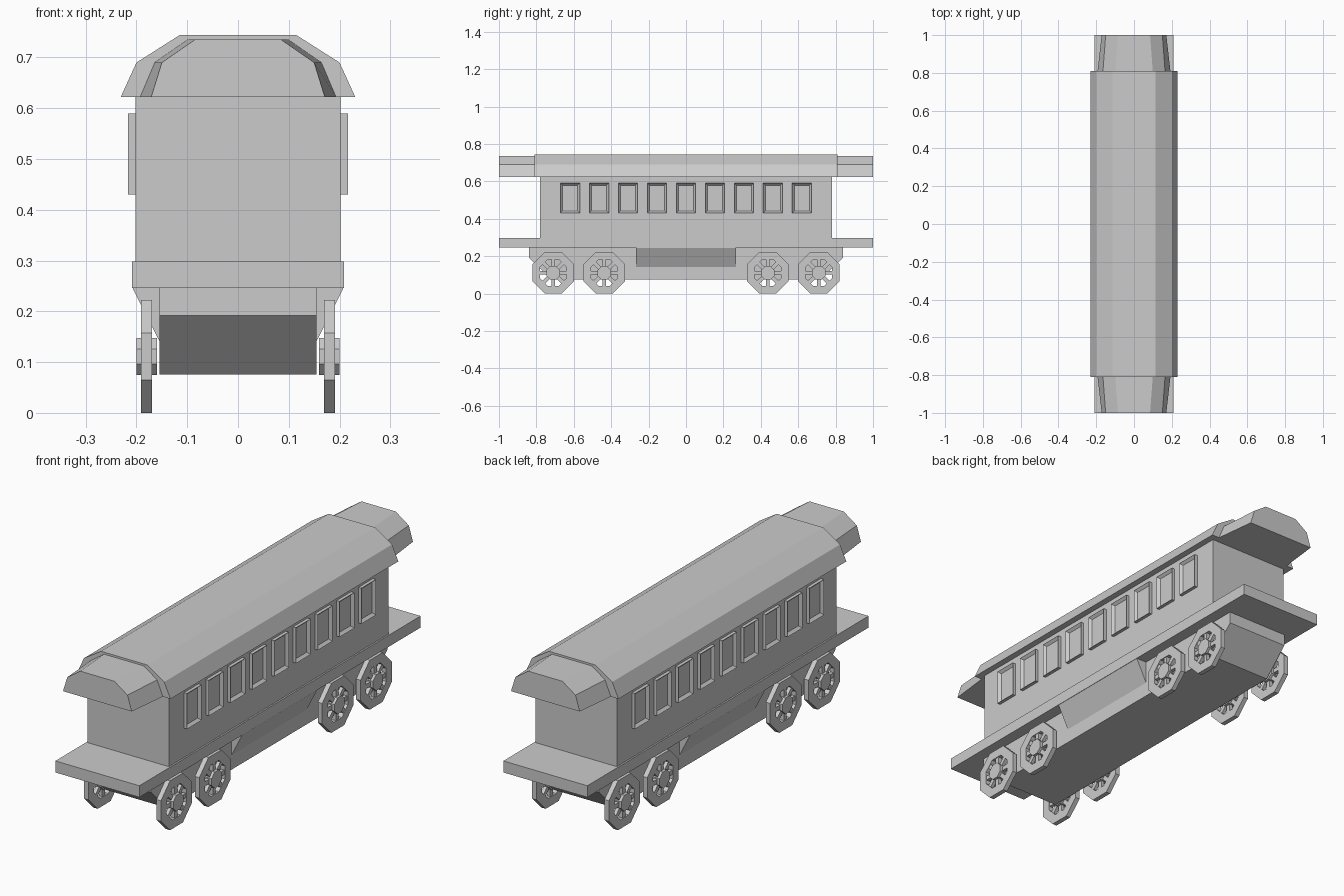
import bpy, bmesh, math
from mathutils import Matrix, Vector

default = bpy.data.objects.get("Cube")
if default:
    bpy.data.objects.remove(default, do_unlink=True)

grey = bpy.data.materials.new("plain_grey")
grey.use_nodes = True
colour = (0.6, 0.6, 0.6, 1)
grey.diffuse_color = colour
grey.node_tree.nodes["Principled BSDF"].inputs["Base Color"].default_value = colour


def finish(bm, name):
    bmesh.ops.recalc_face_normals(bm, faces=bm.faces)
    mesh = bpy.data.meshes.new(name)
    bm.to_mesh(mesh)
    bm.free()
    mesh.materials.append(grey)
    obj = bpy.data.objects.new(name, mesh)
    bpy.context.collection.objects.link(obj)
    return obj


def box(bm, lo, hi, turn=Matrix()):
    lo, hi = Vector(lo), Vector(hi)
    mat = turn @ Matrix.Translation((lo + hi) / 2) @ Matrix.Diagonal((*(hi - lo), 1))
    return bmesh.ops.create_cube(bm, size=1, matrix=mat)["verts"]


def loft(bm, sections, ring=False):
    """Skin matching outlines; cap the ends, or join last to first as a ring."""
    rows = [[bm.verts.new(p) for p in s] for s in sections]
    pairs = list(zip(rows, rows[1:]))
    if ring:
        pairs.append((rows[-1], rows[0]))
    else:
        bm.faces.new(rows[0])
        bm.faces.new(rows[-1])
    for a, b in pairs:
        for i in range(len(a)):
            j = (i + 1) % len(a)
            bm.faces.new((a[i], a[j], b[j], b[i]))


def arch(y, half_outline):
    """Symmetric cross-section at y from right-hand (x, z) points."""
    left = [(-x, z) for x, z in reversed(half_outline)]
    return [(x, y, z) for x, z in half_outline + left]


def octagon(x, flat_radius):
    r = flat_radius / math.cos(math.pi / 8)
    angles = [math.pi / 8 + i * math.pi / 4 for i in range(8)]
    return [(x, r * math.cos(a), r * math.sin(a)) for a in angles]


# Passenger cabin and floor platform
bm = bmesh.new()
box(bm, (-0.202, -0.78, 0.28), (0.202, 0.78, 0.64))
finish(bm, "cabin")
bm = bmesh.new()
box(bm, (-0.209, -1, 0.246), (0.209, 1, 0.298))
finish(bm, "platform")

# Main roof
bm = bmesh.new()
roof = [(0.231, 0.622), (0.2, 0.69), (0.115, 0.744)]
loft(bm, [arch(y, roof) for y in (-0.81, 0.81)])
finish(bm, "roof")

# Tapered porch roofs
inner = [(0.194, 0.622), (0.165, 0.69), (0.1, 0.735)]
outer = [(0.171, 0.622), (0.15, 0.69), (0.085, 0.735)]
for end, label in ((-1, "front"), (1, "back")):
    bm = bmesh.new()
    loft(bm, [arch(end * 0.8, inner), arch(end, outer)])
    finish(bm, label + "_porch_roof")

# Underframe with sloped ends
bm = bmesh.new()
side = [(-0.84, 0.25), (-0.84, 0.192), (-0.72, 0.076),
        (0.72, 0.076), (0.84, 0.192), (0.84, 0.25)]
loft(bm, [[(x, y, z) for y, z in side] for x in (-0.155, 0.155)])
finish(bm, "underframe")

for s, label in ((-1, "right"), (1, "left")):
    # Slanted skirt below the platform
    bm = bmesh.new()
    skirt = [(0.15, 0.25), (0.207, 0.25), (0.207, 0.244), (0.154, 0.14), (0.15, 0.14)]
    loft(bm, [[(s * x, y, z) for x, z in skirt] for y in (-0.267, 0.267)])
    finish(bm, label + "_skirt")

    # Window frames with recessed panes
    for i in range(9):
        y = (i - 4) * 0.155
        bm = bmesh.new()
        box(bm, (min(s * 0.195, s * 0.217), y - 0.052, 0.43),
            (max(s * 0.195, s * 0.217), y + 0.052, 0.59))
        bm.normal_update()
        face = max(bm.faces, key=lambda f: f.normal.x * s)
        bmesh.ops.inset_region(bm, faces=[face], thickness=0.016)
        bmesh.ops.translate(bm, verts=face.verts, vec=(-s * 0.012, 0, 0))
        finish(bm, f"{label}_window_{i + 1}")

    # Octagonal spoked wheels
    for i, y in enumerate((-0.71, -0.437, 0.437, 0.71)):
        bm = bmesh.new()
        loft(bm, [octagon(-0.011, 0.111), octagon(0.011, 0.111),
                  octagon(0.011, 0.071), octagon(-0.011, 0.071)], ring=True)
        loft(bm, [octagon(-0.02, 0.036), octagon(0.02, 0.036)])
        for k in range(8):
            turn = Matrix.Rotation(k * math.pi / 4, 4, "X")
            box(bm, (-0.008, -0.01, 0.03), (0.008, 0.01, 0.075), turn)
        wheel = finish(bm, f"{label}_wheel_{i + 1}")
        wheel.location = (s * 0.18, y, 0.111)
